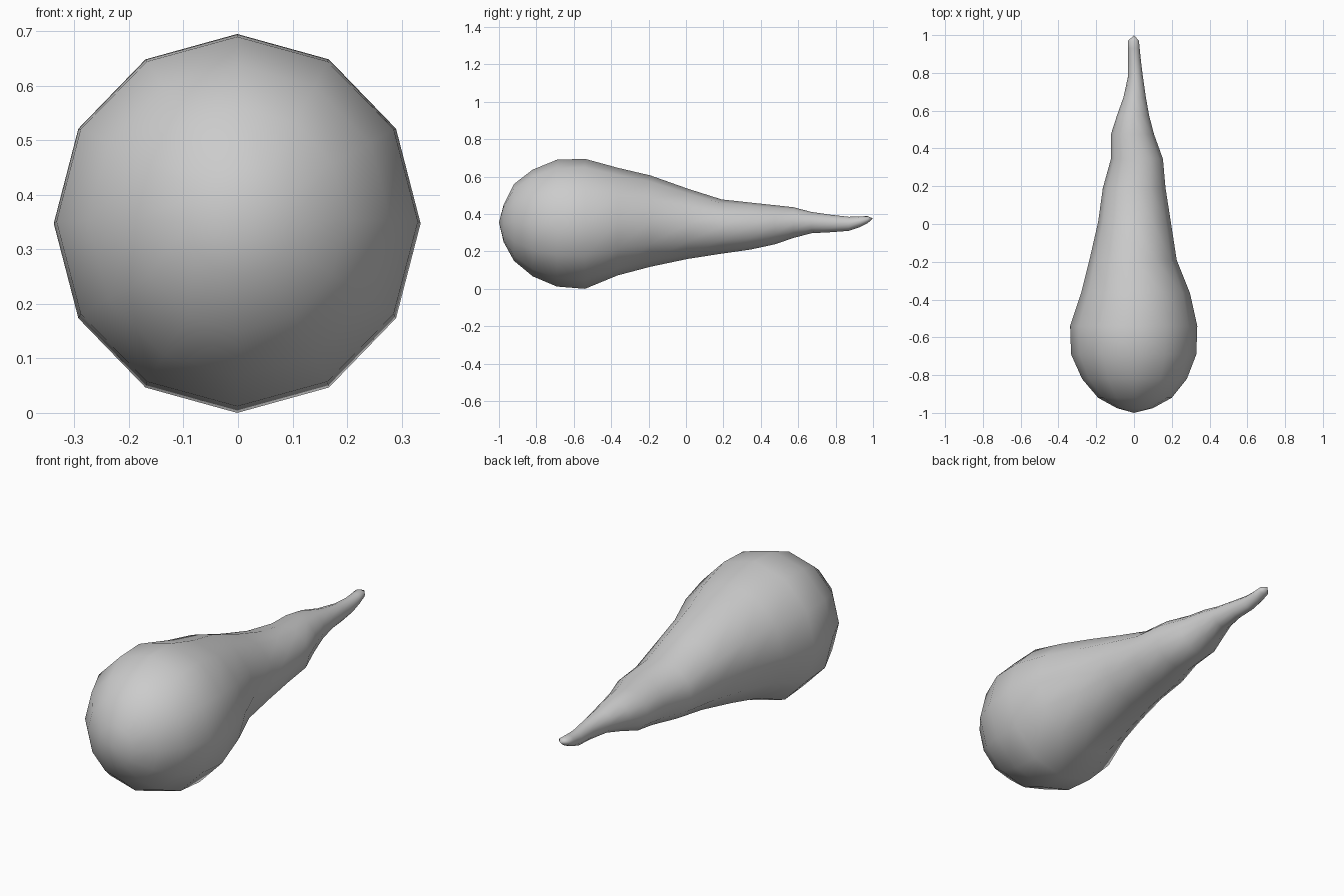
import bpy, bmesh, math

SIDES = 12
# Rings along the body: y, left x, right x, bottom z, top z
RINGS = [
    (-0.975, -0.09, 0.10, 0.25, 0.45),
    (-0.92, -0.19, 0.20, 0.15, 0.56),
    (-0.82, -0.275, 0.28, 0.067, 0.637),
    (-0.69, -0.333, 0.33, 0.012, 0.69),
    (-0.54, -0.338, 0.335, 0.0, 0.695),
    (-0.365, -0.28, 0.296, 0.072, 0.647),
    (-0.19, -0.236, 0.226, 0.118, 0.606),
    (0.01, -0.19, 0.195, 0.16, 0.535),
    (0.19, -0.165, 0.167, 0.188, 0.478),
    (0.345, -0.122, 0.153, 0.21, 0.461),
    (0.475, -0.122, 0.106, 0.238, 0.447),
    (0.575, -0.09, 0.08, 0.272, 0.436),
    (0.67, -0.056, 0.063, 0.297, 0.411),
    (0.78, -0.032, 0.047, 0.303, 0.395),
    (0.87, -0.032, 0.036, 0.31, 0.385),
    (0.93, -0.032, 0.03, 0.33, 0.387),
    (0.97, -0.031, 0.026, 0.35, 0.389),
]

# Pear-shaped body drawn out into a thin tail
bm = bmesh.new()
loops = []
for y, left, right, low, high in RINGS:
    cx, cz = (left + right) / 2, (low + high) / 2
    rx, rz = (right - left) / 2, (high - low) / 2
    loops.append([bm.verts.new((cx + rx * math.cos(a), y, cz + rz * math.sin(a)))
                  for a in (2 * math.pi * i / SIDES for i in range(SIDES))])
for a, b in zip(loops, loops[1:]):
    for i in range(SIDES):
        j = (i + 1) % SIDES
        bm.faces.new((a[i], a[j], b[j], b[i]))

# Rounded nose and tail tip
for loop, tip in ((loops[0], (0, -1.0, 0.355)), (loops[-1], (0, 1.0, 0.376))):
    pole = bm.verts.new(tip)
    for i in range(SIDES):
        bm.faces.new((loop[i], loop[(i + 1) % SIDES], pole))
bmesh.ops.recalc_face_normals(bm, faces=bm.faces)
for f in bm.faces:
    f.smooth = True

mesh = bpy.data.meshes.new("teardrop_body")
bm.to_mesh(mesh)
bm.free()
body = bpy.data.objects.new("teardrop_body", mesh)
bpy.context.collection.objects.link(body)

grey = bpy.data.materials.new("light grey")
grey.diffuse_color = (0.6, 0.6, 0.6, 1)
mesh.materials.append(grey)
